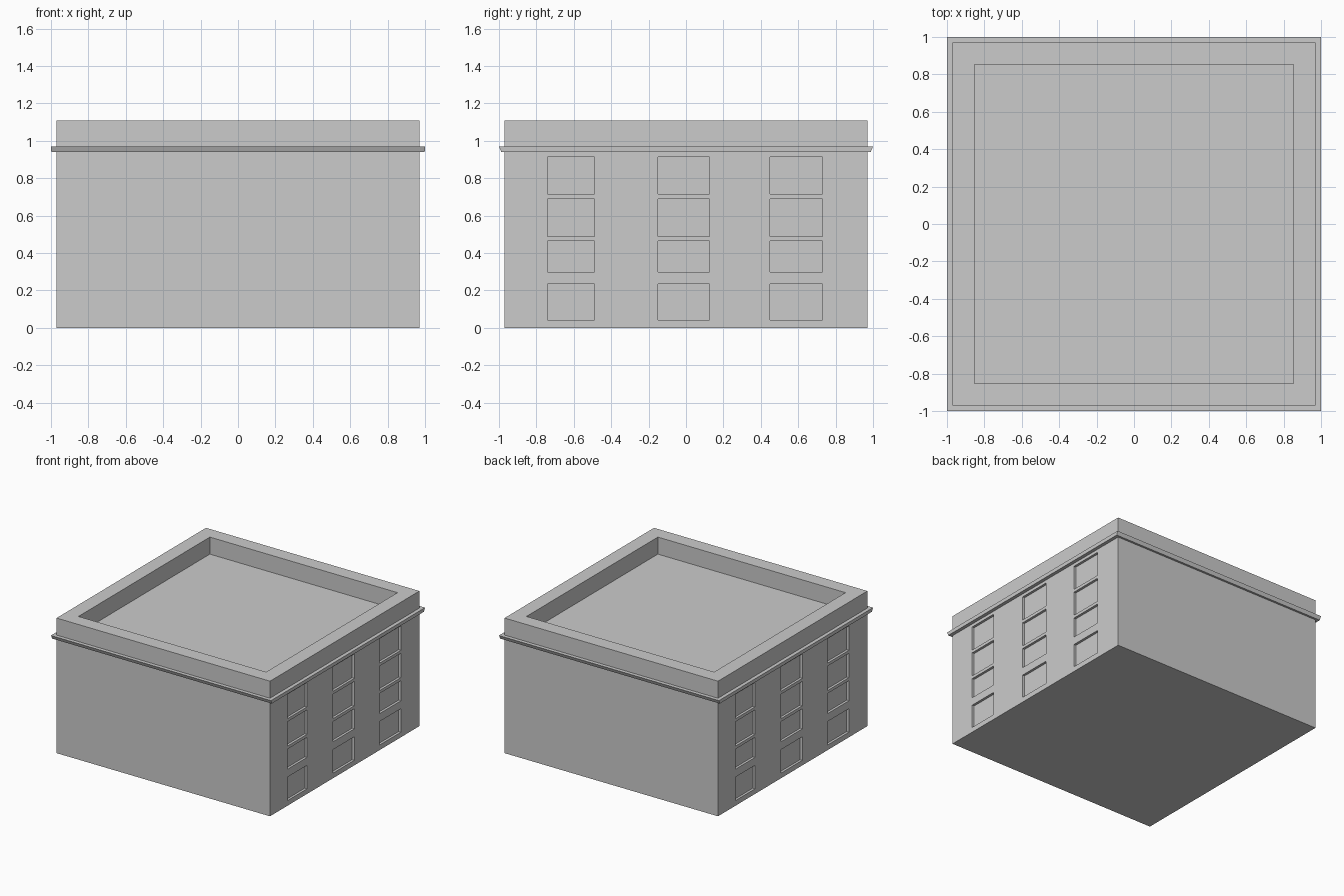
import bpy, bmesh
from mathutils import Matrix

if "Cube" in bpy.data.objects:
    bpy.data.objects.remove(bpy.data.objects["Cube"])

WALL = 0.97
TOP = 1.11
ROOF = 0.97
DEPTH = 0.02
COLUMNS = [(-0.74, -0.49), (-0.15, 0.125), (0.45, 0.73)]
ROWS = [(0.042, 0.235), (0.30, 0.465), (0.49, 0.69), (0.715, 0.915)]


def add_box(bm, lo, hi):
    size = [b - a for a, b in zip(lo, hi)]
    mid = [(a + b) / 2 for a, b in zip(lo, hi)]
    bmesh.ops.create_cube(bm, size=1, matrix=Matrix.Translation(mid) @ Matrix.Diagonal((*size, 1)))


def make_object(bm, name):
    bmesh.ops.recalc_face_normals(bm, faces=bm.faces)
    mesh = bpy.data.meshes.new(name)
    bm.to_mesh(mesh)
    bm.free()
    obj = bpy.data.objects.new(name, mesh)
    bpy.context.collection.objects.link(obj)
    return obj


# Building block
bm = bmesh.new()
add_box(bm, (-WALL, -WALL, 0), (WALL, WALL, TOP))
building = make_object(bm, "building_walls")

# Cutters: sunken roof and window recesses on the two side walls
bm = bmesh.new()
add_box(bm, (-0.853, -0.853, ROOF), (0.853, 0.853, TOP + 0.1))
for y0, y1 in COLUMNS:
    for z0, z1 in ROWS:
        add_box(bm, (WALL - DEPTH, y0, z0), (WALL + 0.1, y1, z1))
        # Left wall is the right wall turned half way round
        add_box(bm, (-WALL - 0.1, -y1, z0), (-WALL + DEPTH, -y0, z1))
cutter = make_object(bm, "recess_cutter")
cutter.hide_render = True
cutter.hide_viewport = True

cut = building.modifiers.new("recesses", 'BOOLEAN')
cut.operation = 'DIFFERENCE'
cut.solver = 'EXACT'
cut.object = cutter

# Cornice band, slightly flared towards the front and back
bm = bmesh.new()
profile = [(WALL, WALL, 0.94), (0.998, 0.987, 0.94), (1.0, 1.0, 0.97), (WALL, WALL, 0.97)]
loops = [[bm.verts.new((sx * x, sy * y, z)) for sx, sy in ((-1, -1), (1, -1), (1, 1), (-1, 1))]
         for x, y, z in profile]
for a, b in zip(loops, loops[1:]):
    for i in range(4):
        j = (i + 1) % 4
        bm.faces.new((a[i], a[j], b[j], b[i]))
make_object(bm, "cornice")
